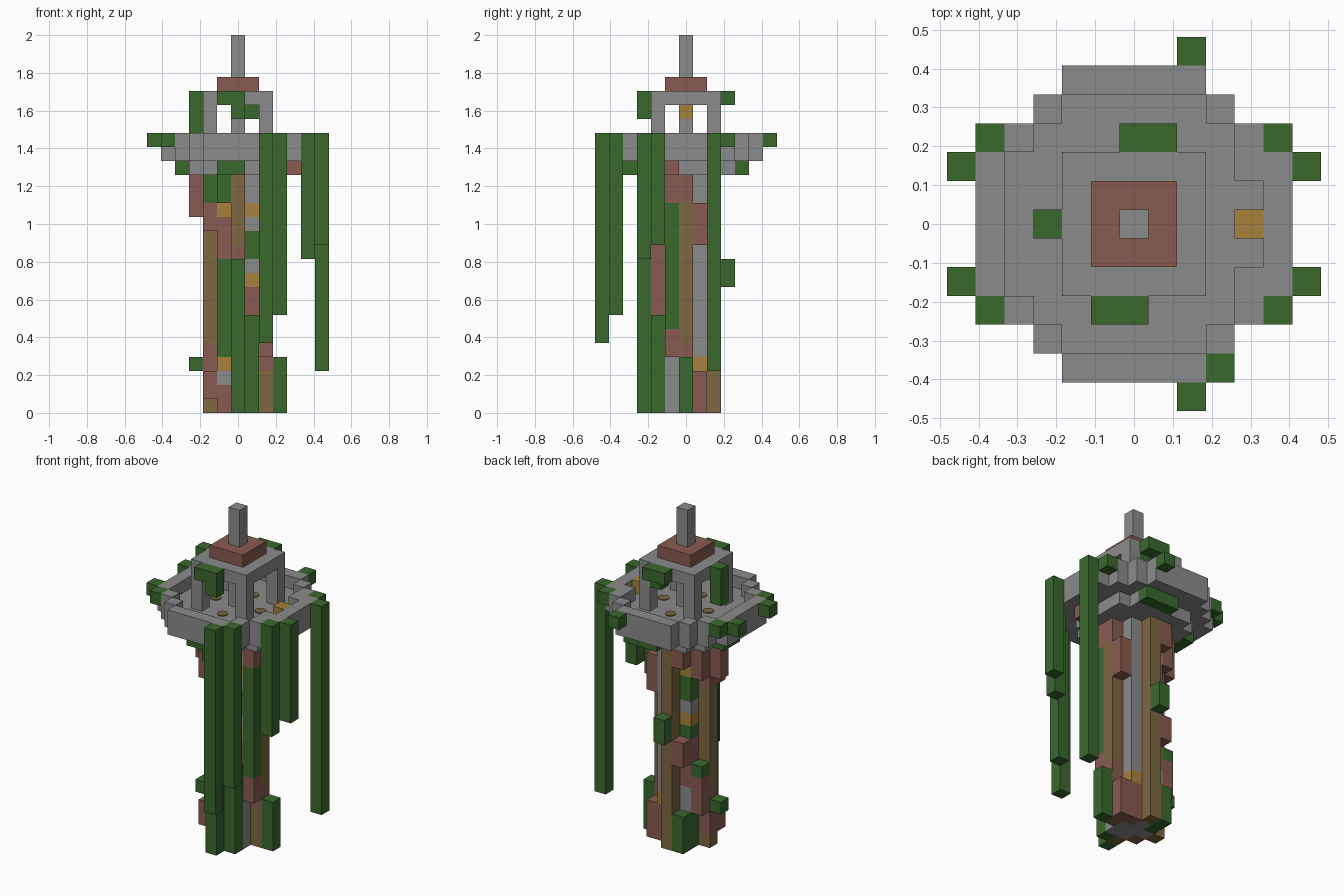
import bpy, bmesh
from mathutils import Vector

cube = bpy.data.objects.get("Cube")
if cube:
    bpy.data.objects.remove(cube, do_unlink=True)

U = 2 / 27  # edge of one block


def material(name, rgb):
    m = bpy.data.materials.new(name)
    m.use_nodes = True
    m.diffuse_color = (*rgb, 1)
    bsdf = m.node_tree.nodes["Principled BSDF"]
    bsdf.inputs["Base Color"].default_value = (*rgb, 1)
    bsdf.inputs["Roughness"].default_value = 0.9
    return m


MATS = {
    "s": material("grey stone", (0.26, 0.26, 0.26)),
    "g": material("leaf green", (0.042, 0.14, 0.027)),
    "r": material("red brick", (0.25, 0.105, 0.083)),
    "w": material("brown wood", (0.21, 0.135, 0.053)),
    "o": material("amber lamp", (0.39, 0.22, 0.048)),
}
ORDER = list(MATS)


def box(i0, i1, j0, j1, k0, k1):
    return {(i, j, k) for i in range(i0, i1 + 1)
            for j in range(j0, j1 + 1) for k in range(k0, k1 + 1)}


def blocks(name, cells):
    """Mesh of the outer faces of a set of blocks; cells maps place to colour."""
    bm = bmesh.new()
    corner = {}

    def vert(p):
        key = tuple(round(c * 2) for c in p)
        if key not in corner:
            corner[key] = bm.verts.new((p.x * U, p.y * U, p.z * U))
        return corner[key]

    for cell, colour in cells.items():
        centre = Vector(cell) + Vector((0, 0, 0.5))
        for axis in range(3):
            for sign in (-1, 1):
                n = Vector((0, 0, 0))
                n[axis] = sign
                if tuple(int(a + b) for a, b in zip(cell, n)) in cells:
                    continue
                a = Vector((0, 0, 0))
                a[(axis + 1) % 3] = 1
                b = n.cross(a)
                ring = [centre + (n + a * s + b * t) / 2
                        for s, t in ((-1, -1), (1, -1), (1, 1), (-1, 1))]
                face = bm.faces.new([vert(p) for p in ring])
                face.material_index = ORDER.index(colour)
    bmesh.ops.dissolve_limit(bm, angle_limit=0.01, verts=bm.verts[:],
                             edges=bm.edges[:], delimit={"MATERIAL"})
    used = sorted({f.material_index for f in bm.faces})
    for f in bm.faces:
        f.material_index = used.index(f.material_index)
    mesh = bpy.data.meshes.new(name)
    bm.to_mesh(mesh)
    bm.free()
    for index in used:
        mesh.materials.append(MATS[ORDER[index]])
    obj = bpy.data.objects.new(name, mesh)
    bpy.context.collection.objects.link(obj)
    return obj


def part(name, cells, colour):
    return blocks(name, dict.fromkeys(cells, colour))


# Tower shaft: stone core, four posts and four patchwork columns
shaft = dict.fromkeys(box(-1, 1, 0, 0, 0, 16) | box(0, 0, -1, 1, 0, 16), "s")
COLUMNS = {
    (-1, -1): "rrsogggggggrrrogg",
    (1, -1): "ssssrrrrrosggsoss",
    (1, 1): "rrrosssssssssssss",
    (-1, 1): "gggssrrrrgosggogg",
    (2, 0): "wwwrrwwwwwwwwwwrr",
    (-2, 0): "wrrrrwwwwwwwwrrww",
    (0, -2): "wwwwwwwrrrrrwwwww",
    (0, 2): "w" * 17,
}
for (i, j), colours in COLUMNS.items():
    for k, c in enumerate(colours):
        shaft[i, j, k] = c
blocks("tower_shaft", shaft)

# Loose bricks jutting from the shaft: x, y, bottom, top
BRICKS = [(2, 1, 0, 2), (2, 1, 12, 14), (2, -1, 4, 5), (2, -1, 15, 16),
          (-3, 0, 14, 16), (-2, -1, 13, 14), (-2, -1, 1, 2), (-2, 1, 3, 5),
          (-2, 1, 14, 16), (-1, 2, 7, 8), (-1, 2, 15, 16), (4, -1, 17, 17)]
jutting = set()
for i, j, a, b in BRICKS:
    jutting |= box(i, i, j, j, a, b)
part("jutting_bricks", jutting, "r")

# Ivy climbing the shaft
IVY = [(0, -3, 0, 10), (1, -2, 0, 6), (2, -1, 6, 14), (3, 0, 0, 3),
       (-3, 0, 3, 3), (-2, 1, 6, 6), (-1, 2, 0, 2), (0, 3, 9, 10),
       (-2, -1, 15, 16), (-1, -2, 15, 16)]
ivy = set()
for i, j, a, b in IVY:
    ivy |= box(i, i, j, j, a, b)
part("shaft_ivy", ivy, "g")

# Round platform with stepped underside, floor and rim
WIDTH = [5, 5, 5, 4, 3, 2]
disc = {(i, j) for j in range(-5, 6)
        for i in range(-WIDTH[abs(j)], WIDTH[abs(j)] + 1)}
edge = {(i, j) for i, j in disc
        if not {(i + 1, j), (i - 1, j), (i, j + 1), (i, j - 1)} <= disc}
edge |= {(4, 2), (4, -2)}
platform = {(i, j, 18) for i, j in disc} | {(i, j, 19) for i, j in edge}
platform |= {c for c in box(-3, 3, -3, 3, 17, 17) if abs(c[0]) + abs(c[1]) < 6}
deck = dict.fromkeys(platform, "s")
deck[4, 0, 19] = "o"
blocks("platform", deck)

# Round amber inlays in the floor under the arches
for name, i, j in (("front", 0, -2), ("back", 0, 2), ("left", 2, 0), ("right", -2, 0)):
    bpy.ops.mesh.primitive_cylinder_add(
        vertices=16, radius=U * 0.42, depth=0.006,
        location=(i * U, j * U, 19 * U + 0.002))
    inlay = bpy.context.object
    inlay.name = "floor_inlay_" + name
    inlay.data.materials.append(MATS["w"])

# Moss under the platform
part("underside_moss", box(-1, 0, -4, -4, 17, 17) | box(0, 2, 4, 4, 17, 17)
     | box(-4, -4, 0, 1, 17, 17), "g")

# Vines hanging from the rim, and short tufts: x, y, lowest block
VINES = [(2, -6, 5), (3, -5, 7), (5, -3, 11), (6, -2, 12), (6, 2, 3),
         (5, 3, 19), (2, 6, 19), (-5, 3, 19), (-6, 2, 19), (-5, -3, 19), (-6, -2, 19)]
for n, (i, j, low) in enumerate(VINES):
    part(f"rim_vine_{n + 1}", box(i, i, j, j, low, 19), "g")

# Lookout: corner pillars, roof, cap, spire and lamp
for i in (-2, 2):
    for j in (-2, 2):
        side = ("left" if i > 0 else "right", "back" if j > 0 else "front")
        part("pillar_%s_%s" % side, box(i, i, j, j, 19, 21), "s")
part("roof", box(-2, 2, -2, 2, 22, 22), "s")
part("roof_cap", box(-1, 1, -1, 1, 23, 23), "r")
part("spire", box(0, 0, 0, 0, 24, 26), "s")
part("lamp_stand", box(0, 0, 0, 0, 19, 20), "s")
part("lamp", box(0, 0, 0, 0, 21, 21), "o")

# Ivy on the roof edges
part("roof_ivy_front", box(-1, 0, -3, -3, 22, 22) | {(0, -3, 21)}, "g")
part("roof_ivy_back", box(0, 1, 3, 3, 22, 22), "g")
part("roof_ivy_inner", {(1, 2, 21)}, "g")
part("roof_ivy_right", box(-3, -3, 0, 0, 20, 22), "g")
